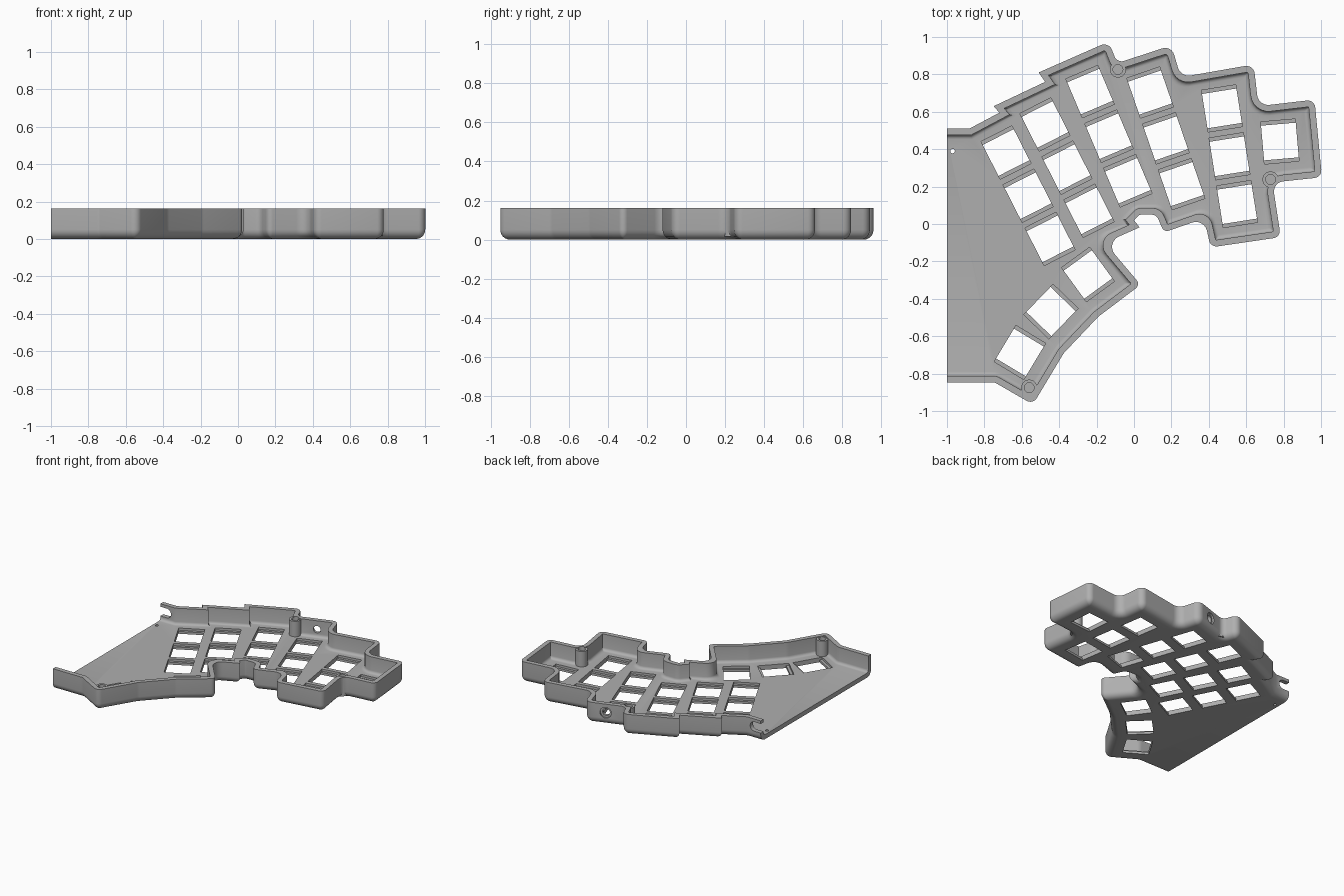
import bpy, bmesh, math
from mathutils import Vector, Matrix

cube = bpy.data.objects.get("Cube")
if cube:
    bpy.data.objects.remove(cube, do_unlink=True)

HEIGHT, FLOOR, WALL, FILLET = 0.162, 0.035, 0.035, 0.05

# Clockwise case outline: x, y, corner radius (left end is trimmed later)
OUTLINE = [
    (-1.2, .51, 0), (-.88, .51, 0), (-.72, .595, 0), (-.75, .63, 0),
    (-.475, .76, 0), (-.51, .81, 0), (-.135, .975, .045), (-.09, .86, .04),
    (.2, .955, .05), (.25, .785, .06), (.64, .853, .045), (.665, .63, .06),
    (.965, .665, .04), (1.005, .25, .04), (.74, .222, .055), (.785, -.07, .04),
    (.41, -.125, .04), (.375, .03, .06), (.16, -.045, .03), (.12, .05, .04),
    (.03, .05, .02), (0, .02, 0), (.03, -.018, 0), (-.155, -.1, .06),
    (.035, -.325, .03), (-.19, -.495, .1), (-.375, -.69, .1),
    (-.54, -.965, .04), (-.745, -.847, .03), (-1.2, -.847, 0)]

# Key columns: top key x, y, tilt in degrees, key count
KEYS = [(-.684, .382, 27, 3), (-.476, .532, 27, 3), (-.235, .708, 23, 3),
        (.086, .703, 19, 3), (.47, .618, 9, 3), (.78, .441, 5, 1),
        (-.246, -.27, 36, 1), (-.444, -.468, -44, 1), (-.61, -.687, -31, 1)]
KEY_SIZE, KEY_STEP, CLIP = 0.186, 0.259, 0.02

BOSSES = [(-.086, .826), (.73, .238), (-.56, -.875)]


def ring(inset, steps=6):
    """Outline moved inwards by inset, with every corner rounded."""
    pts = [Vector(p[:2]) for p in OUTLINE]
    n = len(pts)
    moved, turns = [], []
    for i in range(n):
        a = (pts[i] - pts[i - 1]).normalized()
        b = (pts[(i + 1) % n] - pts[i]).normalized()
        na, nb = Vector((a.y, -a.x)), Vector((b.y, -b.x))
        moved.append(pts[i] + (na + nb) * inset / (1 + na.dot(nb)))
        turns.append(math.atan2(a.x * b.y - a.y * b.x, a.dot(b)))
    out = []
    for i, p in enumerate(moved):
        a, b = moved[i - 1] - p, moved[(i + 1) % n] - p
        r = OUTLINE[i][2]
        if r == 0:
            out.append(p)
            continue
        r = max(r - inset, .006) if turns[i] < 0 else r + inset
        t = min(r * math.tan(abs(turns[i]) / 2), .47 * a.length, .47 * b.length)
        half = abs(turns[i]) / 2
        r = t / math.tan(half)
        start = p + a.normalized() * t
        centre = p + (a.normalized() + b.normalized()).normalized() * r / math.cos(half)
        for k in range(steps + 1):
            rot = Matrix.Rotation(turns[i] * k / steps, 2)
            out.append(centre + rot @ (start - centre))
    return out


def make_object(name, bm):
    bmesh.ops.recalc_face_normals(bm, faces=bm.faces)
    mesh = bpy.data.meshes.new(name)
    bm.to_mesh(mesh)
    bm.free()
    ob = bpy.data.objects.new(name, mesh)
    bpy.context.collection.objects.link(ob)
    return ob


def add_box(bm, centre, size, tilt=0):
    m = (Matrix.Translation(centre) @ Matrix.Rotation(math.radians(tilt), 4, 'Z')
         @ Matrix.Diagonal((*size, 1)))
    bmesh.ops.create_cube(bm, size=1, matrix=m)


def add_cylinder(bm, centre, radius, depth, axis=(0, 0, 1)):
    turn = Vector((0, 0, 1)).rotation_difference(Vector(axis)).to_matrix().to_4x4()
    bmesh.ops.create_cone(bm, cap_ends=True, segments=32, radius1=radius, radius2=radius,
                          depth=depth, matrix=Matrix.Translation(centre) @ turn)


def combine(target, name, operation, build):
    """Apply a boolean with a temporary helper, then discard the helper."""
    bm = bmesh.new()
    build(bm)
    helper = make_object(name, bm)
    helper.hide_render = True
    mod = target.modifiers.new(name, 'BOOLEAN')
    mod.operation, mod.object, mod.solver = operation, helper, 'EXACT'
    deps = bpy.context.evaluated_depsgraph_get()
    mesh = bpy.data.meshes.new_from_object(target.evaluated_get(deps))
    target.modifiers.clear()
    target.data = mesh
    bpy.data.objects.remove(helper, do_unlink=True)


# Tray: wall profile lofted around the outline, closed by floor caps
profile = []
for k in range(7):
    a = math.radians(15 * k)
    profile.append((FILLET * (1 - math.sin(a)), FILLET * (1 - math.cos(a))))
profile += [(0, HEIGHT), (WALL, HEIGHT)]
for k in range(5):
    a = math.radians(22.5 * k)
    profile.append((WALL + .022 * (1 - math.cos(a)), FLOOR + .022 * (1 - math.sin(a))))
bm = bmesh.new()
loops = [[bm.verts.new((p.x, p.y, z)) for p in ring(d)] for d, z in profile]
for low, high in zip(loops, loops[1:]):
    for i in range(len(low)):
        bm.faces.new((low[i - 1], low[i], high[i], high[i - 1]))
bm.faces.new(loops[0])
bm.faces.new(loops[-1])
case = make_object("keyboard_case_half", bm)


# Screw posts
def posts(bm):
    for x, y in BOSSES:
        add_cylinder(bm, (x, y, .085), .043, .14)


# Key openings, open left end and alignment hole
def openings(bm):
    for x, y, tilt, count in KEYS:
        a = math.radians(tilt)
        for k in range(count):
            pos = (x + math.sin(a) * KEY_STEP * k, y - math.cos(a) * KEY_STEP * k, 0)
            add_box(bm, pos, (KEY_SIZE, KEY_SIZE, .2), tilt)
    add_box(bm, (-1.25, 0, 0), (.5, 3, 1))
    add_cylinder(bm, (-.97, .39, 0), .012, .2)


# Shallow clip ledges above and below each key opening
def ledges(bm):
    for x, y, tilt, count in KEYS:
        a = math.radians(tilt)
        for k in range(count):
            pos = (x + math.sin(a) * KEY_STEP * k, y - math.cos(a) * KEY_STEP * k, .048)
            add_box(bm, pos, (KEY_SIZE, KEY_SIZE + 2 * CLIP, .06), tilt)


WALL_DIR = Vector((-.31, .95, 0))
JACK = Vector((.06, .895, .095))


# Screw holes, round jack hole and rounded port slot
def holes(bm):
    for x, y in BOSSES:
        add_cylinder(bm, (x, y, .14), .026, .2)
    add_cylinder(bm, JACK, .027, .14, WALL_DIR)
    add_cylinder(bm, (-.945, .5, .103), .036, .12, (0, 1, 0))


def recesses(bm):
    add_cylinder(bm, JACK + WALL_DIR * .05, .042, .1, WALL_DIR)
    add_box(bm, (-1.0, .5, .103), (.11, .12, .072))


combine(case, "post_helper", 'UNION', posts)
combine(case, "opening_cutter", 'DIFFERENCE', openings)
combine(case, "ledge_cutter", 'DIFFERENCE', ledges)
combine(case, "hole_cutter", 'DIFFERENCE', holes)
combine(case, "recess_cutter", 'DIFFERENCE', recesses)

# Single grey plastic
grey = bpy.data.materials.new("grey_plastic")
grey.use_nodes = True
colour = (.43, .43, .43, 1)
grey.diffuse_color = colour
grey.node_tree.nodes["Principled BSDF"].inputs["Base Color"].default_value = colour
case.data.materials.clear()
case.data.materials.append(grey)

bpy.ops.object.select_all(action='DESELECT')
case.select_set(True)
bpy.context.view_layer.objects.active = case
bpy.ops.object.shade_smooth_by_angle(angle=math.radians(30))
